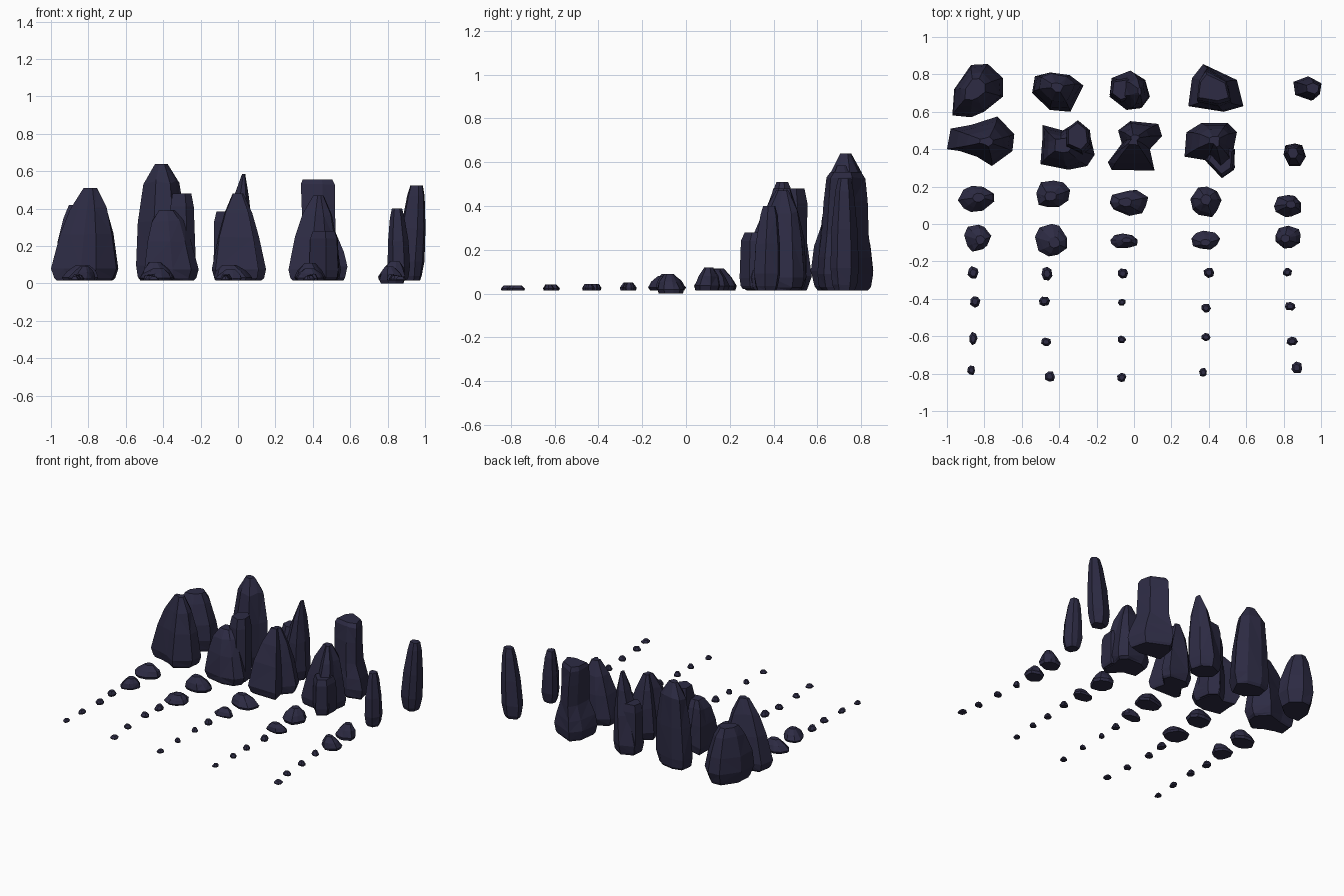
import bpy, bmesh, math, random

rng = random.Random(7)
stone = bpy.data.materials.new("dark slate")
stone.diffuse_color = (0.026, 0.024, 0.057, 1)


def loft_rock(name, outline, z0, z1, top, profile, wobble=0.0):
    """Loft a footprint up a (height, x scale, optional y scale) profile, drifting toward the top."""
    n = len(outline)
    cx = (min(p[0] for p in outline) + max(p[0] for p in outline)) / 2
    cy = (min(p[1] for p in outline) + max(p[1] for p in outline)) / 2
    bm = bmesh.new()
    rings = []
    for k, row in enumerate(profile):
        t, sx, sy = row[0], row[1], row[-1]
        drift = max(0, (t - 0.15) / 0.85)
        ox, oy = cx + (top[0] - cx) * drift, cy + (top[1] - cy) * drift
        loose = 0 < k < len(profile) - 1 and sx < 1
        ring = []
        for x, y in outline:
            j = 1 + (rng.uniform(-wobble, wobble * 0.6) if loose else 0)
            dz = rng.uniform(-wobble, wobble) * 0.35 * t * (z1 - z0) if loose else 0
            ring.append(bm.verts.new((ox + (x - cx) * sx * j, oy + (y - cy) * sy * j,
                                      z0 + t * (z1 - z0) + dz)))
        rings.append(ring)
    for a, b in zip(rings, rings[1:]):
        for i in range(n):
            bm.faces.new((a[i], a[(i + 1) % n], b[(i + 1) % n], b[i]))
    bm.faces.new(rings[0][::-1])
    bm.faces.new(rings[-1])
    bmesh.ops.triangulate(bm, faces=bm.faces[:])
    bmesh.ops.recalc_face_normals(bm, faces=bm.faces[:])
    mesh = bpy.data.meshes.new(name)
    bm.to_mesh(mesh)
    bm.free()
    mesh.materials.append(stone)
    bpy.context.collection.objects.link(bpy.data.objects.new(name, mesh))


def oval(cx, cy, rx, ry, n, rough):
    """Rough oval footprint, counter-clockwise."""
    a0 = rng.uniform(0, 1)
    pts = []
    for i in range(n):
        a = a0 + math.tau * i / n + rng.uniform(-0.15, 0.15)
        r = rng.uniform(1 - rough, 1 + rough * 0.5)
        pts.append((cx + rx * r * math.cos(a), cy + ry * r * math.sin(a)))
    return pts


# profiles: (height fraction, footprint scale in x, and in y where it differs)
SPIRE = [(0, .82), (.03, .92), (.13, 1), (.5, .7, .9), (.8, .4, .68), (1, .08, .2)]
PEAK = [(0, .82), (.03, .92), (.13, 1), (.5, .8), (.78, .55), (1, .2)]
LOW_MASS = [(0, .82), (.04, .92), (.16, 1), (.55, .85), (.85, .62), (1, .3)]
BLOCK = [(0, .82), (.03, .92), (.13, 1), (.5, .93), (.84, .74), (1, .24)]
STUMP = [(0, .78), (.05, .88), (.22, 1), (.5, .92), (.84, .64), (1, .4)]
PILLAR = [(0, .85, .82), (.03, .93), (.14, 1), (.28, .88, .95), (.47, .6, .85), (.75, .6, .78),
          (.95, .62, .7), (1, .54, .55)]
NEEDLE = [(0, .7), (.05, .85), (.2, 1), (.55, .92), (.88, .66), (1, .46)]
LEDGE = [(0, .85), (.06, .95), (.2, 1), (.85, .92), (1, .75)]

# back row of tall rocks
loft_rock("back_stump", [(-.97, .58), (-.87, .57), (-.80, .60), (-.70, .68), (-.70, .78),
          (-.78, .855), (-.87, .85), (-.96, .72)], .015, .42, (-.85, .72), STUMP, .06)
loft_rock("back_tower", [(-.545, .70), (-.45, .61), (-.34, .60), (-.30, .68), (-.27, .74),
          (-.34, .79), (-.45, .81), (-.53, .79)], .015, .64, (-.41, .73), BLOCK, .07)
loft_rock("back_spire", [(-.13, .68), (-.04, .61), (.04, .62), (.085, .68), (.06, .77),
          (-.02, .82), (-.12, .78)], .015, .585, (.03, .71), SPIRE, .06)
loft_rock("back_spire_shoulder", [(-.13, .69), (-.07, .645), (.03, .68), (.01, .79), (-.12, .77)],
          .02, .385, (-.055, .72), LEDGE)
loft_rock("back_pillar", [(.29, .63), (.48, .60), (.585, .63), (.55, .77), (.37, .855),
          (.31, .78)], .015, .555, (.425, .73), PILLAR, .03)
loft_rock("back_needle", [(.85, .76), (.86, .69), (.945, .66), (.985, .69), (.995, .755),
          (.93, .79)], .015, .525, (.955, .725), NEEDLE, .05)

# second row of tall rocks
loft_rock("wide_peak", [(-1.0, .40), (-.93, .39), (-.84, .36), (-.76, .31), (-.65, .39),
          (-.64, .48), (-.73, .575), (-.87, .53), (-.98, .51)], .015, .51, (-.79, .44), PEAK, .07)
loft_rock("split_peak_base", [(-.50, .32), (-.35, .29), (-.25, .31), (-.21, .37), (-.24, .50),
          (-.30, .55), (-.38, .50), (-.49, .53), (-.49, .45)], .015, .39, (-.38, .42), LOW_MASS, .06)
loft_rock("split_peak_column", [(-.36, .40), (-.27, .36), (-.225, .41), (-.235, .50), (-.295, .55),
          (-.36, .50)], .02, .48, (-.30, .47), LEDGE)
loft_rock("middle_peak", [(-.14, .33), (-.12, .29), (.11, .285), (.085, .40), (.15, .47),
          (.13, .535), (-.02, .55), (-.085, .50), (-.065, .43)], .015, .48, (0, .45), PEAK, .07)
loft_rock("ridged_peak", [(.27, .36), (.39, .34), (.47, .25), (.54, .30), (.53, .39),
          (.55, .49), (.50, .54), (.36, .54), (.28, .49)], .015, .47, (.43, .44), PEAK, .07)
loft_rock("ridged_peak_ledge", [(.38, .34), (.47, .245), (.535, .29), (.54, .40), (.43, .45)],
          .02, .28, (.46, .345), LEDGE)
loft_rock("small_needle", [(.80, .37), (.83, .31), (.89, .31), (.92, .36), (.90, .42),
          (.86, .43), (.81, .42)], .015, .40, (.85, .38), NEEDLE, .05)

# medium boulders: centre x, y, half sizes, top height
BOULDER = [(0, .9), (.2, 1), (.6, .78), (1, .34)]
boulders = [(-.85, .135, .10, .075, .10), (-.43, .16, .10, .08, .115), (-.025, .115, .105, .07, .10),
            (.385, .12, .085, .09, .11), (.82, .095, .08, .065, .12),
            (-.84, -.075, .075, .075, .09), (-.44, -.085, .09, .09, .08), (-.055, -.09, .08, .042, .075),
            (.38, -.085, .08, .055, .08), (.825, -.07, .075, .06, .09)]
for i, (x, y, rx, ry, h) in enumerate(boulders):
    loft_rock(f"boulder_{i + 1}", oval(x, y, rx, ry, 9, .12), 0 if i == 9 else .015, h,
              (x + rng.uniform(-.3, .3) * rx, y + rng.uniform(-.3, .3) * ry), BOULDER, .12)

# pebbles: four rows of centre x, y, half sizes
PEBBLE = [(0, .9), (.35, 1), (1, .55)]
pebbles = [(-.86, -.26, .032, .035), (-.465, -.265, .032, .04), (-.06, -.265, .03, .03),
           (.40, -.26, .032, .028), (.82, -.258, .027, .022),
           (-.85, -.415, .028, .032), (-.48, -.413, .032, .026), (-.065, -.418, .023, .02),
           (.385, -.45, .027, .028), (.835, -.44, .032, .024),
           (-.86, -.613, .024, .036), (-.47, -.63, .028, .026), (-.065, -.618, .024, .022),
           (.385, -.605, .026, .024), (.845, -.627, .032, .024),
           (-.87, -.782, .022, .028), (-.45, -.815, .028, .032), (-.065, -.82, .026, .028),
           (.37, -.793, .022, .027), (.87, -.767, .032, .035)]
for i, (x, y, rx, ry) in enumerate(pebbles):
    loft_rock(f"pebble_{i + 1}", oval(x, y, rx, ry, 7, .12), .015, (.05, .045, .042, .036)[i // 5],
              (x, y), PEBBLE, 0)
